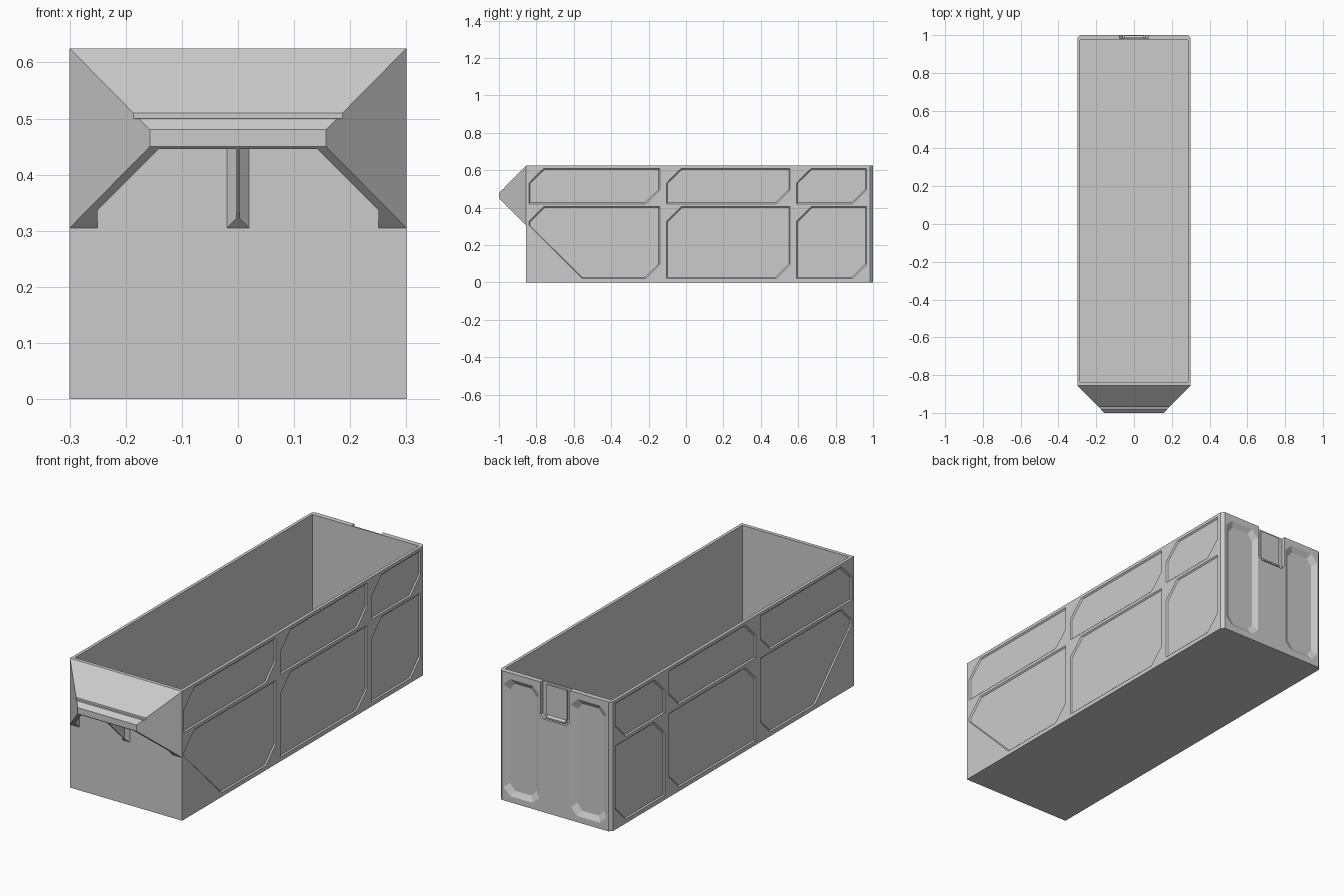
import bpy, bmesh

if "Cube" in bpy.data.objects:
    bpy.data.objects.remove(bpy.data.objects["Cube"])


def add_loft(bm, loops):
    """Add a closed solid that runs through equal-sized loops of points."""
    rings = [[bm.verts.new(p) for p in loop] for loop in loops]
    n = len(rings[0])
    bm.faces.new(rings[0])
    bm.faces.new(rings[-1])
    for a, b in zip(rings, rings[1:]):
        for i in range(n):
            j = (i + 1) % n
            bm.faces.new((a[i], a[j], b[j], b[i]))


def make_object(name, solids):
    bm = bmesh.new()
    for loops in solids:
        add_loft(bm, loops)
    bmesh.ops.recalc_face_normals(bm, faces=bm.faces)
    mesh = bpy.data.meshes.new(name)
    bm.to_mesh(mesh)
    bm.free()
    obj = bpy.data.objects.new(name, mesh)
    bpy.context.collection.objects.link(obj)
    return obj


def box(x0, x1, y0, y1, z0, z1):
    ring = [(x0, y0), (x1, y0), (x1, y1), (x0, y1)]
    return [[(x, y, z) for x, y in ring] for z in (z0, z1)]


def subtract(target, cutter):
    cutter.hide_render = True
    mod = target.modifiers.new("cut", 'BOOLEAN')
    mod.operation = 'DIFFERENCE'
    mod.solver = 'EXACT'
    mod.object = cutter
    bpy.context.view_layer.objects.active = target
    bpy.ops.object.modifier_apply(modifier=mod.name)
    bpy.data.objects.remove(cutter)


def grow(poly, d):
    """Scale a polygon about its middle so each side moves out by d."""
    us, vs = zip(*poly)
    cu, cv = (min(us) + max(us)) / 2, (min(vs) + max(vs)) / 2
    su = 1 + 2 * d / (max(us) - min(us))
    sv = 1 + 2 * d / (max(vs) - min(vs))
    return [(cu + (u - cu) * su, cv + (v - cv) * sv) for u, v in poly]


def octagon(u0, u1, v0, v1, c):
    return [(u0 + c, v0), (u1 - c, v0), (u1, v0 + c), (u1, v1 - c),
            (u1 - c, v1), (u0 + c, v1), (u0, v1 - c), (u0, v0 + c)]


# Bin body with chamfered rear corners
outline = [(-.3, -.855), (.3, -.855), (.3, .985), (.285, 1), (-.285, 1), (-.3, .985)]
body = make_object("bin_body", [[[(x, y, z) for x, y in outline] for z in (0, .625)]])

# Inner cavity
cuts = [box(-.285, .285, -.837, .975, .015, .7)]

# Recessed side panels, three columns by two rows, mirrored
for y0, y1 in ((-.84, -.14), (-.105, .557), (.59, .965)):
    for z0, z1 in ((.02, .405), (.42, .61)):
        c, d = .08, .075
        poly = [(y0, z0), (y1 - d, z0), (y1, z0 + d), (y1, z1), (y0 + c, z1), (y0, z1 - c)]
        if y0 < -.5 and z0 < .1:
            poly[0:1] = [(y0, .305), (y0 + .285, z0)]
        for s in (-1, 1):
            cuts.append([[(s * x, y, z) for y, z in grow(poly, d2)]
                         for x, d2 in ((.306, .006), (.294, -.006))])

# Two tall recesses in the rear wall, with sloping borders
slot = octagon(.085, .275, .03, .595, .035)
for s in (-1, 1):
    cuts.append([[(s * x, y, z) for x, z in grow(slot, d)]
                 for y, d in ((1.006, .01), (.985, -.024))])

# Catch notch in the rear wall, open at the top
notch = [(-.078, .7), (-.078, .47), (-.06, .45), (.06, .45), (.078, .47), (.078, .7)]
cuts.append([[(x, y, z) for x, z in notch] for y in (.981, 1.02)])
subtract(body, make_object("body_cutter", cuts))

# Catch tongue and bump inside the notch
tongue = make_object("rear_catch_tongue", [box(-.055, .055, .978, .988, .47, .615)])
bump = make_object("rear_catch_bump", [[[(x, y, z) for y, z in
                   ((.978, .45), (.998, .455), (.998, .462), (.978, .475))]
                   for x in (-.05, .05)]])


# Front handle hood: a blunt wedge, hollow and open below
def top_z(y):
    return y + 1.48


def under_z(y):
    return -.55 - y


def rect(w, y, z0, z1):
    return [(-w, y, z0), (w, y, z0), (w, y, z1), (-w, y, z1)]


hood = make_object("handle_hood", [[rect(.3, -.855, .305, .625), rect(.157, -1, .45, .48)]])
hollow = [(-.25, -.84), (-.25, -.887), (-.141, -.996), (.141, -.996), (.25, -.887), (.25, -.84)]
subtract(hood, make_object("hood_cutter", [
    [[(x, y, .2) for x, y in hollow], [(x, y, top_z(y) - .022) for x, y in hollow]]]))

# Small step across the lower edge of the hood
step = [(-.97, .53), (-1.0, .50), (-.97, .50)]
subtract(hood, make_object("step_cutter", [[[(x, y, z) for y, z in step] for x in (-.4, .4)]]))

# Centre rib under the hood, flared where it meets the wall
rib = [(-.02, -.855), (-.003, -.872), (-.003, -.998), (.003, -.998), (.003, -.872), (.02, -.855)]
make_object("handle_centre_rib", [
    [[(x, y, under_z(y)) for x, y in rib], [(x, y, top_z(y) - .015) for x, y in rib]]])
